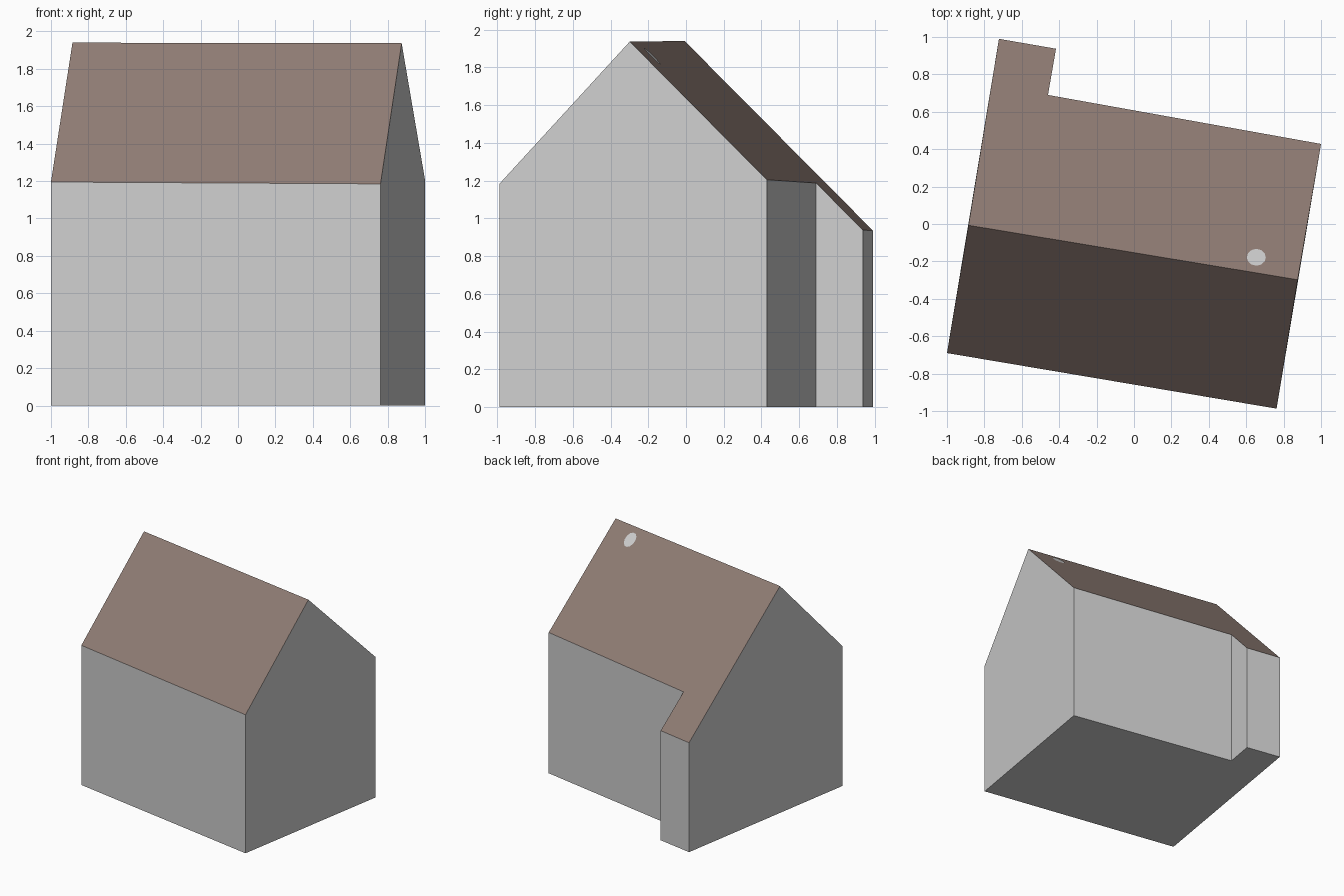
import bpy, bmesh, math
from mathutils import Vector

if "Cube" in bpy.data.objects:
    bpy.data.objects.remove(bpy.data.objects["Cube"])


def material(name, rgb):
    m = bpy.data.materials.new(name)
    m.diffuse_color = (*rgb, 1)
    m.use_nodes = True
    m.node_tree.nodes["Principled BSDF"].inputs["Base Color"].default_value = m.diffuse_color
    return m


def build(name, polygons, mat):
    """Make a mesh object from polygons, welding the shared corners."""
    bm = bmesh.new()
    for poly in polygons:
        bm.faces.new([bm.verts.new(p) for p in poly])
    bmesh.ops.remove_doubles(bm, verts=bm.verts, dist=0.0005)
    mesh = bpy.data.meshes.new(name)
    bm.to_mesh(mesh)
    bm.free()
    mesh.materials.append(mat)
    obj = bpy.data.objects.new(name, mesh)
    bpy.context.collection.objects.link(obj)
    return obj


wall_grey = material("wall grey", (0.62, 0.62, 0.62))
roof_brown = material("roof brown", (0.28, 0.205, 0.177))

# Roof corners: ridge, front eaves and stepped back eaves
ridge_l = Vector((-0.885, -0.007, 1.94))
ridge_r = Vector((0.875, -0.298, 1.937))
front_l = Vector((-1.0, -0.69, 1.195))
front_r = Vector((0.762, -0.987, 1.185))
back_r = Vector((1.0, 0.428, 1.205))
normal = (ridge_r - ridge_l).cross(back_r - ridge_r).normalized()


def on_back_slope(x, y, lift=0.0):
    d = Vector((x, y, 0)) - ridge_l
    z = ridge_l.z - (normal.x * d.x + normal.y * d.y) / normal.z
    return Vector((x, y, z + lift))


inner = on_back_slope(-0.46, 0.69)
wing_r = on_back_slope(-0.417, 0.937)
wing_l = on_back_slope(-0.722, 0.99)


def ground(p):
    return Vector((p.x, p.y, 0))


# Walls: one upright face per run of eaves, counter-clockwise, plus floor
outline = [front_l, front_r, ridge_r, back_r, inner, wing_r, wing_l, ridge_l]
base = [p for p in outline if p not in (ridge_l, ridge_r)]
runs = [[front_l, front_r], [front_r, ridge_r, back_r], [back_r, inner],
        [inner, wing_r], [wing_r, wing_l], [wing_l, ridge_l, front_l]]
walls = [[ground(r[0]), ground(r[-1])] + r[::-1] for r in runs]
floor = [ground(p) for p in reversed(base)]
build("walls", walls + [floor], wall_grey)

# Two roof slopes
build("roof", [[front_l, front_r, ridge_r, ridge_l],
               [ridge_l, ridge_r, back_r, inner, wing_r, wing_l]], roof_brown)

# Small grey patch lying on the back slope
patch = []
for i in range(12):
    a = math.tau * i / 12
    patch.append(on_back_slope(0.654 + 0.051 * math.cos(a),
                               -0.178 + 0.045 * math.sin(a), 0.004))
build("roof_patch", [patch], wall_grey)
